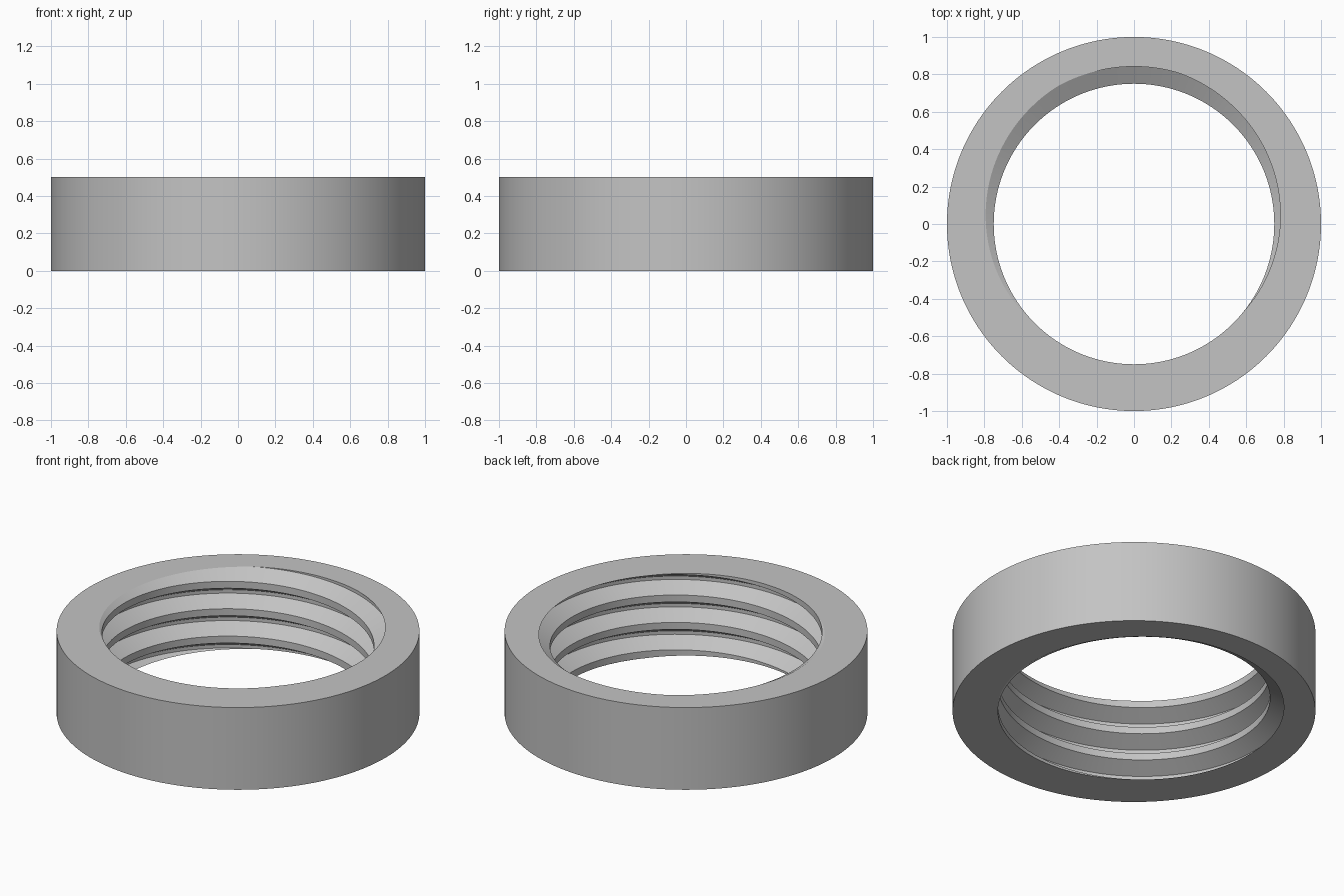
import bpy
import bmesh
from math import cos, sin, radians

OUTER, CREST, DEPTH, HEIGHT = 1.0, 0.75, 0.092, 0.5
PITCH = HEIGHT / 3
PHASE = 38          # turn of the thread at the top rim, in degrees
COLUMNS = 192
# One thread turn in degrees: flank, root, flank, crest
STOPS = [0, 112, 157, 269]

cube = bpy.data.objects.get("Cube")
if cube:
    bpy.data.objects.remove(cube, do_unlink=True)


def bore_radius(phi):
    """Trapezoid thread profile over one turn."""
    phi %= 360
    rise = min(phi / 112, (269 - phi) / 112, 1)
    return CREST + DEPTH * max(rise, 0)


def cross_section(theta):
    """Closed (radius, height) loop of the ring at one angle."""
    loop = [(OUTER, 0), (OUTER, HEIGHT)]
    for turn in range(5):
        for stop in STOPS:
            z = HEIGHT - PITCH * (turn * 360 + stop - theta - PHASE) / 360
            z = min(max(z, 0), HEIGHT)
            phi = theta + PHASE + 360 * (HEIGHT - z) / PITCH
            loop.append((bore_radius(phi), z))
    return loop


# Threaded ring: sweep the section around, then weld clipped rows and the seam
bm = bmesh.new()
columns = []
for i in range(COLUMNS + 1):
    theta = 360 * i / COLUMNS
    c, s = cos(radians(theta)), sin(radians(theta))
    columns.append([bm.verts.new((r * c, r * s, z)) for r, z in cross_section(theta)])
for a, b in zip(columns, columns[1:]):
    for k in range(len(a)):
        n = (k + 1) % len(a)
        bm.faces.new((a[k], b[k], b[n], a[n]))
bmesh.ops.remove_doubles(bm, verts=bm.verts, dist=0.0001)
bmesh.ops.dissolve_degenerate(bm, dist=0.0001, edges=bm.edges)
bmesh.ops.recalc_face_normals(bm, faces=bm.faces)

mesh = bpy.data.meshes.new("threaded_ring")
bm.to_mesh(mesh)
bm.free()
ring = bpy.data.objects.new("threaded_ring", mesh)
bpy.context.collection.objects.link(ring)

# Plain grey finish
grey = bpy.data.materials.new("light_grey")
grey.use_nodes = True
colour = (0.55, 0.55, 0.55, 1)
grey.diffuse_color = colour
grey.node_tree.nodes["Principled BSDF"].inputs["Base Color"].default_value = colour
mesh.materials.append(grey)

bpy.ops.object.select_all(action='DESELECT')
ring.select_set(True)
bpy.context.view_layer.objects.active = ring
bpy.ops.object.shade_smooth_by_angle(angle=radians(25))
